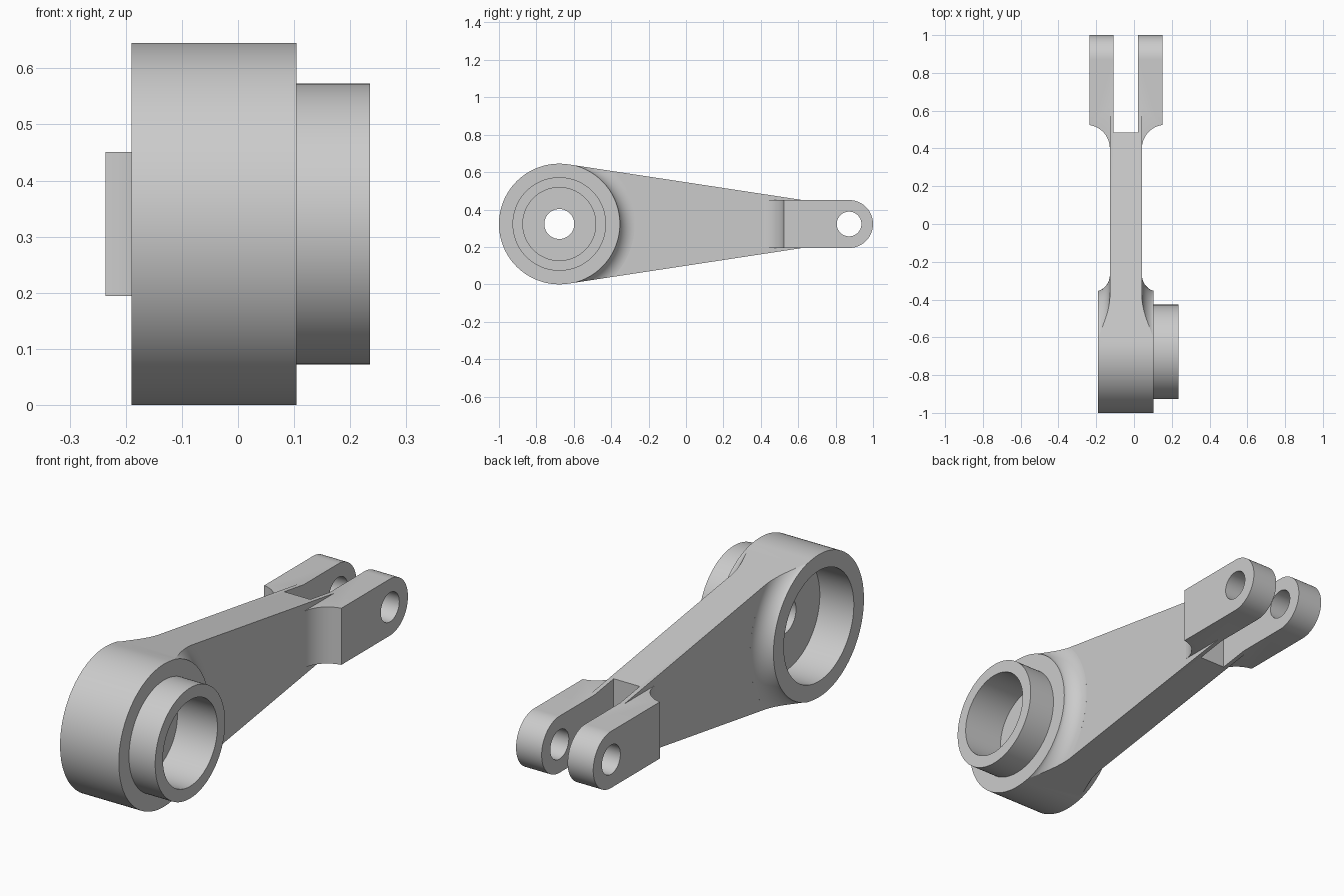
import bpy, bmesh, math
from mathutils import Matrix, Vector

if "Cube" in bpy.data.objects:
    bpy.data.objects.remove(bpy.data.objects["Cube"])

MID = -0.043                 # centre plane of the arm
ZC = 0.3225                  # axis height
BOSS_Y, BOSS_R = -0.6775, 0.3225
PIN_Y, FORK_R = 0.872, 0.128
ARM_T, BOSS_T, FORK_T, SLOT_T = 0.085, 0.147, 0.193, 0.065   # half widths

steel = bpy.data.materials.new("steel_grey")
steel.use_nodes = True
steel.diffuse_color = (0.6, 0.6, 0.6, 1)
steel.node_tree.nodes["Principled BSDF"].inputs["Base Color"].default_value = (0.6, 0.6, 0.6, 1)


def finish(name, bm):
    bmesh.ops.recalc_face_normals(bm, faces=bm.faces)
    mesh = bpy.data.meshes.new(name)
    bm.to_mesh(mesh)
    bm.free()
    mesh.materials.append(steel)
    ob = bpy.data.objects.new(name, mesh)
    bpy.context.collection.objects.link(ob)
    return ob


def prism(name, points, move):
    """Extrude a closed outline of 3D points along a vector."""
    bm = bmesh.new()
    face = bm.faces.new([bm.verts.new(p) for p in points])
    grown = bmesh.ops.extrude_face_region(bm, geom=[face], use_keep_orig=True)
    moved = [g for g in grown["geom"] if isinstance(g, bmesh.types.BMVert)]
    bmesh.ops.translate(bm, verts=moved, vec=move)
    return finish(name, bm)


def lathe(name, profile, y, steps=128):
    """Turn (x, radius) points around the x axis at the given y."""
    bm = bmesh.new()
    rings = []
    for x, r in profile:
        turns = [2 * math.pi * i / steps for i in range(steps)]
        rings.append([bm.verts.new((x, y + r * math.cos(a), ZC + r * math.sin(a))) for a in turns])
    for a, b in zip(rings, rings[1:]):
        for i in range(steps):
            j = (i + 1) % steps
            bm.faces.new((a[i], a[j], b[j], b[i]))
    bm.faces.new(rings[0])
    bm.faces.new(rings[-1])
    return finish(name, bm)


def rod(name, x0, x1, r, y):
    return lathe(name, [(x0, r), (x1, r)], y)


def box(name, x0, x1, y0, y1, z0, z1):
    return prism(name, [(x0, y0, z0), (x1, y0, z0), (x1, y1, z0), (x0, y1, z0)], (0, 0, z1 - z0))


def arc(cx, cy, r, start, end, steps):
    angles = [start + (end - start) * i / steps for i in range(steps + 1)]
    return [(cx + r * math.cos(a), cy + r * math.sin(a)) for a in angles]


def combine(target, other, operation):
    """Apply a boolean and remove the helper."""
    mod = target.modifiers.new(operation, "BOOLEAN")
    mod.operation, mod.solver, mod.object = operation, "EXACT", other
    bpy.context.view_layer.objects.active = target
    bpy.ops.object.modifier_apply(modifier=mod.name)
    bpy.data.objects.remove(other)


# Boss disc, flaring into the arm through a concave fillet on both sides
fillet = arc(ARM_T + 0.09, 0.408, 0.09, math.radians(183), math.radians(252), 14)
half = [(0.08, 0.4)] + fillet + [(BOSS_T, 0.324)]
half = [p for p in half if p[0] <= BOSS_T]
profile = [(MID - x, r) for x, r in reversed(half)] + [(MID + x, r) for x, r in half]
body = lathe("lever_body", profile, BOSS_Y)

# Arm slab, trimmed with the boss to the tapered side outline
combine(body, box("arm", MID - ARM_T, MID + ARM_T, -1.1, 0.7, -0.1, 0.8), "UNION")
tip_y, tip_h = 0.63, 0.127
dy = tip_y - BOSS_Y
touch = math.atan2(tip_h, dy) + math.acos(BOSS_R / math.hypot(dy, tip_h))
outline = arc(BOSS_Y, ZC, BOSS_R, touch, 2 * math.pi - touch, 100)
outline += [(tip_y, ZC - tip_h), (tip_y, ZC + tip_h)]
combine(body, prism("taper", [(-0.5, y, z) for y, z in outline], (1, 0, 0)), "INTERSECT")

# Fork: plan shape with concave shoulders, rounded at the pin end
shoulder = arc(ARM_T + 0.125, 0.4, 0.125, math.radians(177), math.radians(97.8), 16)
side = [(0.075, 0.39)] + shoulder + [(FORK_T, 1.1)]
plan = [(MID + x, y) for x, y in side] + [(MID - x, y) for x, y in reversed(side)]
fork = prism("fork", [(x, y, 0) for x, y in plan], (0, 0, 0.7))
ends = arc(PIN_Y, ZC, FORK_R, -math.pi / 2, math.pi / 2, 48)
ends += [(0.3, ZC + FORK_R), (0.3, ZC - FORK_R)]
combine(fork, prism("fork_side", [(-0.5, y, z) for y, z in ends], (1, 0, 0)), "INTERSECT")
combine(body, fork, "UNION")

# Raised collar on one face of the boss
combine(body, rod("collar", 0.06, 0.235, 0.25, BOSS_Y), "UNION")

# Slot, pin hole, two recesses and the centre bore
for cutter in (
    box("slot", MID - SLOT_T, MID + SLOT_T, 0.485, 1.2, -0.1, 0.8),
    rod("pin_hole", -0.5, 0.5, 0.066, PIN_Y),
    rod("collar_recess", 0.035, 0.5, 0.195, BOSS_Y),
    rod("back_recess", -0.5, -0.02, 0.25, BOSS_Y),
    rod("bore", -0.5, 0.5, 0.08, BOSS_Y),
):
    combine(body, cutter, "DIFFERENCE")

# Smooth curves with crisp edges
bpy.ops.object.select_all(action="DESELECT")
body.select_set(True)
bpy.context.view_layer.objects.active = body
bpy.ops.object.shade_smooth_by_angle(angle=math.radians(25))
